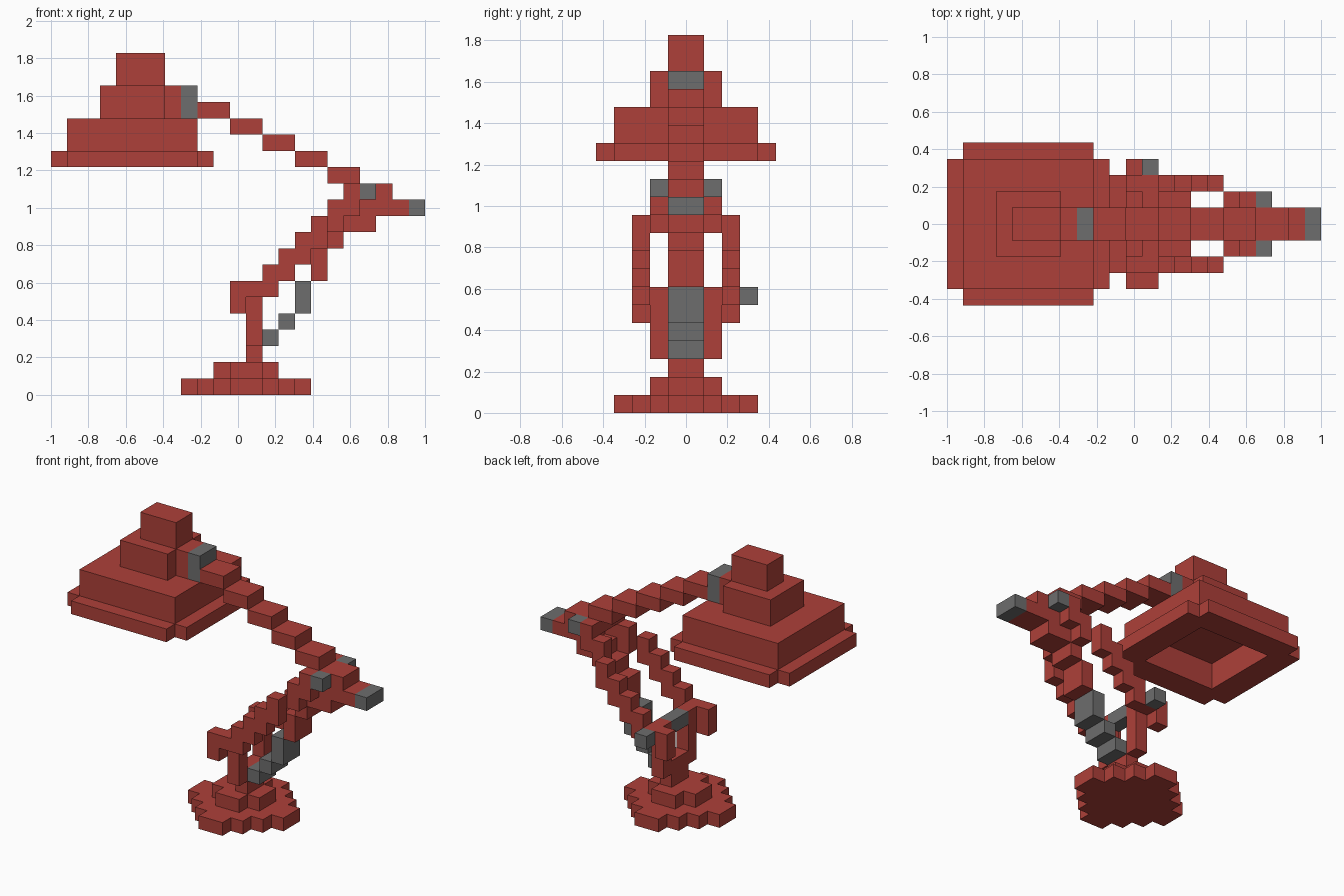
import bpy, bmesh, math
from mathutils import Vector

cube = bpy.data.objects.get("Cube")
if cube:
    bpy.data.objects.remove(cube, do_unlink=True)

U = 2 / 23          # edge of one block
X0 = -1.0           # world x of block column 0


def make_material(name, rgb):
    m = bpy.data.materials.new(name)
    m.use_nodes = True
    col = (*rgb, 1)
    m.diffuse_color = col
    bsdf = next(n for n in m.node_tree.nodes if n.type == 'BSDF_PRINCIPLED')
    bsdf.inputs['Base Color'].default_value = col
    bsdf.inputs['Roughness'].default_value = 0.8
    return m


RED = make_material("brick red", (0.42, 0.051, 0.041))
GREY = make_material("mid grey", (0.155, 0.155, 0.155))

# Six face directions, each with two axes so that a x b = normal
SIDES = [((1, 0, 0), (0, 1, 0), (0, 0, 1)), ((-1, 0, 0), (0, 0, 1), (0, 1, 0)),
         ((0, 1, 0), (0, 0, 1), (1, 0, 0)), ((0, -1, 0), (1, 0, 0), (0, 0, 1)),
         ((0, 0, 1), (1, 0, 0), (0, 1, 0)), ((0, 0, -1), (0, 1, 0), (1, 0, 0))]


def cells(box):
    x0, x1, y0, y1, z0, z1 = box
    return {(x, y, z) for x in range(x0, x1) for y in range(y0, y1) for z in range(z0, z1)}


def blocks(name, boxes, mat, holes=(), mirror=False):
    """Join boxes (x0, x1, y0, y1, z0, z1 in block units) into one outer shell."""
    solid = set().union(*[cells(b) for b in boxes])
    for h in holes:
        solid -= cells(h)
    if mirror:
        solid |= {(x, -y - 1, z) for x, y, z in solid}
    bm = bmesh.new()
    for c in sorted(solid):
        mid = Vector(c) + Vector((0.5, 0.5, 0.5))
        for n, a, b in SIDES:
            if (c[0] + n[0], c[1] + n[1], c[2] + n[2]) in solid:
                continue
            n, a, b = Vector(n), Vector(a), Vector(b)
            quad = [mid + (n + a * s + b * t) / 2
                    for s, t in ((-1, -1), (1, -1), (1, 1), (-1, 1))]
            bm.faces.new([bm.verts.new((X0 + p.x * U, p.y * U, p.z * U)) for p in quad])
    bmesh.ops.remove_doubles(bm, verts=bm.verts[:], dist=1e-4)
    bmesh.ops.dissolve_limit(bm, angle_limit=math.radians(1),
                             verts=bm.verts[:], edges=bm.edges[:])
    me = bpy.data.meshes.new(name)
    bm.to_mesh(me)
    bm.free()
    me.materials.append(mat)
    ob = bpy.data.objects.new(name, me)
    bpy.context.scene.collection.objects.link(ob)
    return ob


# Round stepped base with a smaller cross-shaped step on top
blocks("base_plate", [(12 - r, 12 + r, r - 5, 5 - r, 0, 1) for r in range(1, 5)], RED)
blocks("base_step", [(10, 14, -1, 1, 1, 2), (11, 13, -2, 2, 1, 2)], RED)

# Upright stem that splits into a fork holding an axle
blocks("stem_fork", [(12, 13, 0, 1, 2, 4), (12, 13, 1, 2, 3, 7)], RED, mirror=True)
blocks("fork_axle", [(12, 13, -1, 1, 6, 7)], GREY)
blocks("side_knob", [(12, 13, 3, 4, 6, 7)], GREY)

# Pair of stepped lower arms with a short drop at the back
blocks("lower_arms",
       [(11, 12, 2, 3, 5, 6), (11, 14, 2, 3, 6, 7)]
       + [(13 + i, 15 + i, 2, 3, 7 + i, 8 + i) for i in range(3)]
       + [(16, 17, 2, 3, 10, 11)], RED, mirror=True)

# Elbow cheeks and their pivots
blocks("elbow_cheeks", [(17, 18, 1, 2, 10, 11), (17, 19, 1, 2, 11, 12),
                        (18, 19, 1, 2, 12, 13)], RED, mirror=True)
blocks("elbow_pivots", [(19, 20, 1, 2, 12, 13)], GREY, mirror=True)

# Spring and the central rod above it
blocks("spring", [(13, 14, -1, 1, 3, 4), (14, 15, -1, 1, 4, 5),
                  (15, 16, -1, 1, 5, 7)], GREY)
blocks("spring_rod", [(16, 17, -1, 1, 7, 9), (17, 18, -1, 1, 9, 10),
                      (18, 20, -1, 1, 10, 11)], RED)

# Upper arm stepping down from the shade to the elbow
blocks("upper_arm",
       [(9 + 2 * i, 11 + 2 * i, -1, 1, 17 - i, 18 - i) for i in range(5)]
       + [(18, 21, -1, 1, 12, 13), (19, 22, -1, 1, 11, 12)], RED)
blocks("arm_tip", [(22, 23, -1, 1, 11, 12)], GREY)

# Shade: rim and body hollow underneath, neck, cap and bracket
blocks("lamp_shade",
       [(0, 10, -4, 4, 14, 15), (1, 9, -5, 5, 14, 15), (1, 9, -4, 4, 15, 17),
        (3, 7, -2, 2, 17, 19), (7, 8, -1, 1, 17, 19), (4, 7, -1, 1, 19, 21)],
       RED, holes=[(2, 8, -3, 3, 14, 16)])
blocks("shade_joint", [(8, 9, -1, 1, 17, 19)], GREY)
